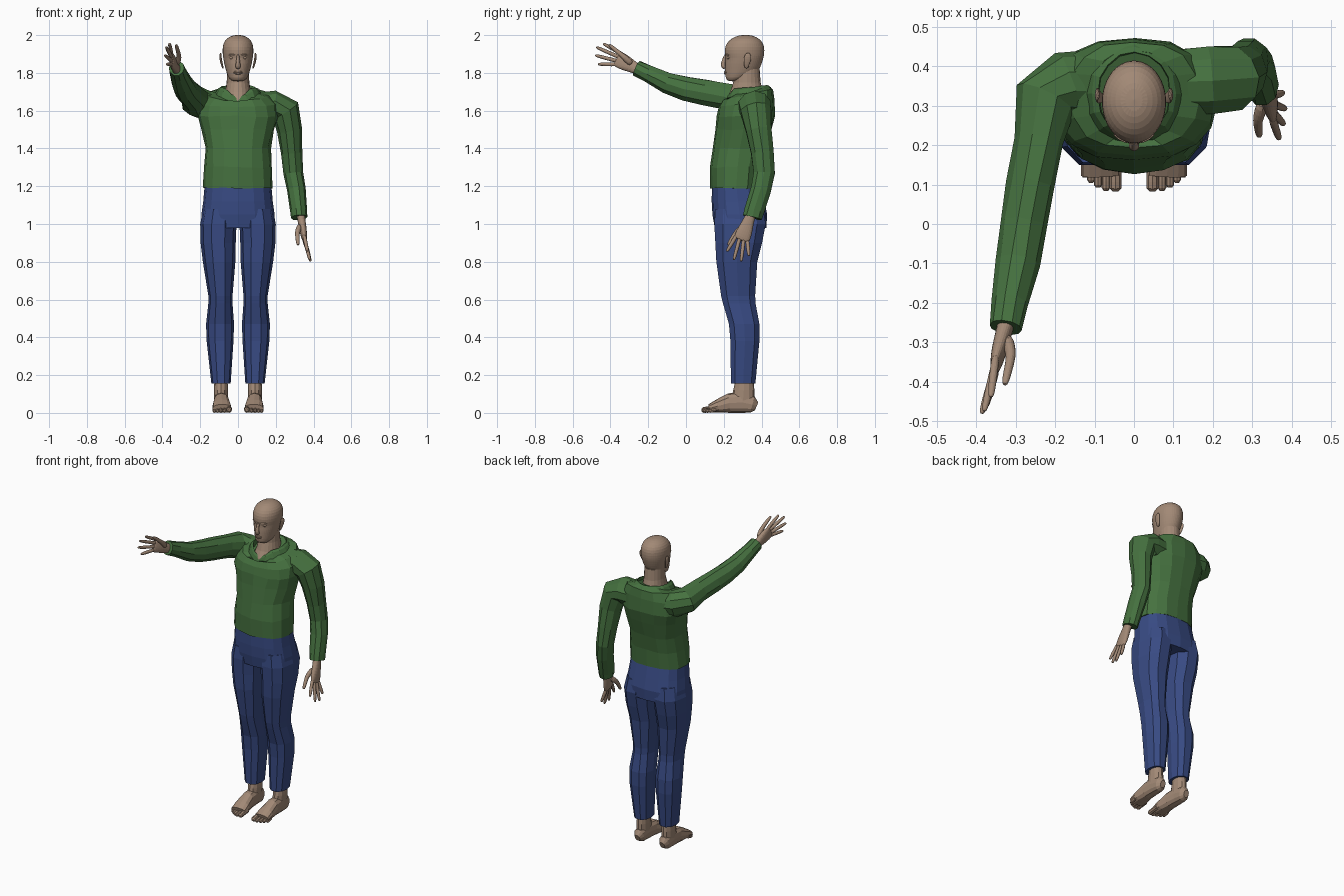
import bpy, bmesh, math, random
from mathutils import Vector

random.seed(3)
TAU = 2 * math.pi


def material(name, rgb):
    m = bpy.data.materials.new(name)
    m.diffuse_color = (*rgb, 1)
    return m


GREEN = material("shirt_green", (0.06, 0.165, 0.05))
BLUE = material("trouser_blue", (0.04, 0.07, 0.23))
SKIN = material("skin", (0.36, 0.25, 0.18))


def spow(v, e):
    return math.copysign(abs(v) ** e, v)


def skin(bm, rings, caps=True):
    """Bridge rings of points with quads."""
    rings = [[bm.verts.new(p) for p in r] for r in rings]
    n = len(rings[0])
    for a, b in zip(rings, rings[1:]):
        for i in range(n):
            j = (i + 1) % n
            bm.faces.new((a[i], a[j], b[j], b[i]))
    if caps:
        bm.faces.new(rings[0])
        bm.faces.new(rings[-1])


def stack(bm, rows, n=16, e=1.0, caps=True):
    """Level rings: (z, centre x, half width, front y, back y, tilt, front dip)."""
    rings = []
    for z, cx, rx, yf, yb, *extra in rows:
        tilt, dip = (list(extra) + [0, 0])[:2]
        ring = []
        for i in range(n):
            c, s = math.cos(TAU * i / n), math.sin(TAU * i / n)
            ring.append((cx + rx * spow(c, e),
                         (yf + yb) / 2 + (yb - yf) / 2 * spow(s, e),
                         z + tilt * s - dip * max(0, -s) ** 8))
        rings.append(ring)
    skin(bm, rings, caps)


def tube(bm, pts, ref, n=8, e=1.0):
    """Rings along a path: (x, y, z, radius across, radius along ref)."""
    cs = [Vector(p[:3]) for p in pts]
    rings = []
    for k, p in enumerate(pts):
        t = (cs[min(k + 1, len(cs) - 1)] - cs[max(k - 1, 0)]).normalized()
        v = Vector(ref)
        v = (v - t * v.dot(t)).normalized()
        u = t.cross(v)
        rings.append([cs[k] + u * p[3] * spow(math.cos(TAU * i / n), e)
                      + v * p[4] * spow(math.sin(TAU * i / n), e) for i in range(n)])
    skin(bm, rings)


def ball(bm, loc, size):
    vs = bmesh.ops.create_uvsphere(bm, u_segments=10, v_segments=8, radius=1)["verts"]
    bmesh.ops.scale(bm, vec=size, verts=vs)
    bmesh.ops.translate(bm, vec=loc, verts=vs)


def finish(bm, name, mat, jitter=0, mirror=False, subdiv=0):
    for v in bm.verts:
        if jitter:
            v.co += Vector([random.uniform(-jitter, jitter) for _ in range(3)])
    bmesh.ops.recalc_face_normals(bm, faces=bm.faces)
    me = bpy.data.meshes.new(name)
    bm.to_mesh(me)
    bm.free()
    me.materials.append(mat)
    ob = bpy.data.objects.new(name, me)
    bpy.context.collection.objects.link(ob)
    if mirror:
        ob.modifiers.new("mirror", "MIRROR").use_mirror_merge = False
    if subdiv:
        ob.modifiers.new("subdiv", "SUBSURF").levels = subdiv
        ob.modifiers["subdiv"].render_levels = subdiv


# shirt body
bm = bmesh.new()
stack(bm, [(1.19, 0, .185, .130, .400), (1.30, 0, .178, .130, .410),
           (1.40, 0, .172, .143, .430), (1.50, 0, .192, .157, .455),
           (1.57, 0, .212, .160, .470), (1.64, 0, .205, .172, .470, .02),
           (1.685, 0, .165, .190, .460, .03),
           (1.70, 0, .100, .215, .440, .03, .04)], 16, .85)
finish(bm, "shirt_body", GREEN, .004)

# folded collar with a front notch
bm = bmesh.new()
stack(bm, [(1.67, 0, .088, .225, .425, .03, .04), (1.725, 0, .092, .222, .435, .01, .05),
           (1.715, 0, .108, .212, .448, .01, .05), (1.68, 0, .130, .195, .460, .03, .05)],
      16, .95, caps=False)
finish(bm, "collar", GREEN, .002)

# sleeves: one hanging, one reaching forward
bm = bmesh.new()
tube(bm, [(.10, .36, 1.62, .075, .085), (.19, .365, 1.625, .082, .09), (.25, .37, 1.60, .080, .085),
          (.272, .385, 1.50, .066, .072), (.283, .405, 1.38, .056, .064),
          (.292, .415, 1.27, .052, .058), (.308, .397, 1.18, .050, .056),
          (.322, .362, 1.07, .045, .055), (.325, .352, 1.035, .043, .054)], (0, 1, 0), 10)
finish(bm, "hanging_sleeve", GREEN, .002)

bm = bmesh.new()
tube(bm, [(-.10, .36, 1.62, .08, .075), (-.17, .355, 1.63, .085, .08), (-.225, .315, 1.65, .082, .08),
          (-.24, .21, 1.675, .062, .072), (-.262, .10, 1.695, .062, .070),
          (-.28, 0, 1.715, .060, .066), (-.296, -.10, 1.745, .057, .058),
          (-.315, -.20, 1.795, .047, .047), (-.325, -.262, 1.825, .042, .043)], (0, 0, 1), 10)
finish(bm, "reaching_sleeve", GREEN, .002)

# trousers
bm = bmesh.new()
stack(bm, [(1.21, 0, .176, .137, .395), (1.12, 0, .184, .136, .415),
           (1.05, 0, .194, .140, .430), (.98, 0, .196, .152, .425)], 16, .8)
finish(bm, "trouser_seat", BLUE)

bm = bmesh.new()
stack(bm, [(1.08, .098, .085, .150, .415), (1.00, .104, .096, .144, .428),
           (.90, .105, .093, .150, .408), (.80, .100, .086, .156, .382),
           (.62, .093, .064, .182, .370), (.58, .093, .064, .192, .372),
           (.47, .095, .074, .224, .392), (.38, .095, .071, .232, .392),
           (.155, .090, .051, .235, .370)], 10, .85)
finish(bm, "trouser_leg", BLUE, mirror=True)

# feet with ankles and toes
bm = bmesh.new()
stack(bm, [(.20, .09, .034, .268, .356), (.12, .09, .037, .250, .362),
           (.04, .09, .035, .235, .365)], 12)
tube(bm, [(.09, .374, .035, .018, .022), (.09, .352, .044, .034, .044), (.09, .30, .055, .037, .055),
          (.088, .23, .052, .041, .052), (.086, .17, .036, .049, .036),
          (.084, .125, .023, .051, .023)], (0, 0, 1), 12, .85)
for x, tip, r in [(.047, .083, .015), (.071, .084, .011), (.091, .092, .011),
                  (.109, .104, .010), (.125, .118, .010)]:
    tube(bm, [(x, .16, r + .008, r, r), (x, tip + .025, r + .003, r, r),
              (x, tip + .008, r, r, r), (x, tip, r, r * .5, r * .5)], (0, 0, 1), 8)
finish(bm, "foot", SKIN, mirror=True)

# neck
bm = bmesh.new()
stack(bm, [(1.60, 0, .080, .205, .420), (1.66, 0, .080, .213, .420), (1.70, 0, .068, .234, .408),
           (1.75, 0, .060, .250, .395), (1.82, 0, .057, .255, .390)], 20)
finish(bm, "neck", SKIN)

# head with nose, lips, eyes and ears
bm = bmesh.new()
stack(bm, [(1.755, 0, .028, .224, .270), (1.768, 0, .046, .211, .320), (1.79, 0, .058, .207, .365),
           (1.82, 0, .066, .206, .390), (1.85, 0, .074, .206, .402), (1.88, 0, .079, .211, .411),
           (1.90, 0, .082, .202, .416), (1.94, 0, .083, .205, .416), (1.97, 0, .072, .224, .402),
           (1.99, 0, .049, .254, .374), (2.001, 0, .020, .288, .342)], 24)
tube(bm, [(0, .212, 1.90, .008, .008), (0, .202, 1.87, .009, .011), (0, .195, 1.843, .014, .014),
          (0, .200, 1.830, .015, .013), (0, .208, 1.823, .008, .006)], (0, 1, 0), 10)
for z, r in ((1.805, .0055), (1.797, .006)):
    tube(bm, [(-.027, .219, z, .002, .002), (-.012, .208, z + .001, r, r), (0, .206, z, r, r),
              (.012, .208, z + .001, r, r), (.027, .219, z, .002, .002)], (0, 0, 1), 8)
for s in (-1, 1):
    ball(bm, (s * .032, .227, 1.880), (.015, .012, .009))
    tube(bm, [(s * .012, .207, 1.893, .004, .004), (s * .032, .212, 1.898, .005, .005),
              (s * .054, .229, 1.894, .003, .003)], (0, 0, 1), 6)
    tube(bm, [(s * .078, .320, 1.822, .010, .004), (s * .086, .320, 1.845, .015, .006),
              (s * .092, .326, 1.875, .022, .007), (s * .094, .328, 1.895, .018, .006),
              (s * .090, .326, 1.906, .008, .004)], (1, 0, 0), 10)
finish(bm, "head", SKIN, subdiv=1)


def hand(name, wrist, knuckles, across, tips, thumb):
    """Flat palm, four spread fingers and a thumb."""
    w, k, a = Vector(wrist), Vector(knuckles), Vector(across).normalized()
    bm = bmesh.new()
    tube(bm, [(*w.lerp(k, t), thick, wide) for t, thick, wide in
              [(-.25, .024, .030), (0, .022, .028), (.3, .021, .034), (.65, .020, .043),
               (.95, .015, .045), (1.08, .010, .041)]], a, 12, .85)
    for off, tip in zip((.034, .012, -.011, -.032), tips):
        base, tip = k + a * off, Vector(tip)
        tube(bm, [(*base.lerp(tip, t), r, r) for t, r in
                  [(-.15, .011), (.25, .0115), (.5, .0105), (.55, .011),
                   (.85, .0095), (.97, .0075), (1.01, .004)]], a, 8)
    p = [Vector(q) for q in thumb]
    tube(bm, [(*p[0], .016, .018), (*p[0].lerp(p[1], .6), .017, .019), (*p[1], .013, .014),
              (*p[1].lerp(p[2], .5), .012, .012), (*p[1].lerp(p[2], .9), .010, .010),
              (*p[2], .005, .005)], a, 8)
    finish(bm, name, SKIN, subdiv=1)


# reaching hand, thumb up
hand("reaching_hand", (-.325, -.255, 1.818), (-.352, -.36, 1.873), (0, .48, .88),
     [(-.363, -.438, 1.955), (-.380, -.474, 1.936), (-.386, -.480, 1.893), (-.376, -.464, 1.846)],
     [(-.322, -.285, 1.845), (-.311, -.335, 1.890), (-.328, -.408, 1.950)])

# hanging hand, thumb forward
hand("hanging_hand", (.334, .338, 1.035), (.352, .295, .920), (0, -.94, .35),
     [(.368, .216, .855), (.380, .253, .810), (.384, .292, .803), (.378, .333, .832)],
     [(.328, .312, .995), (.313, .262, .950), (.318, .222, .888)])
